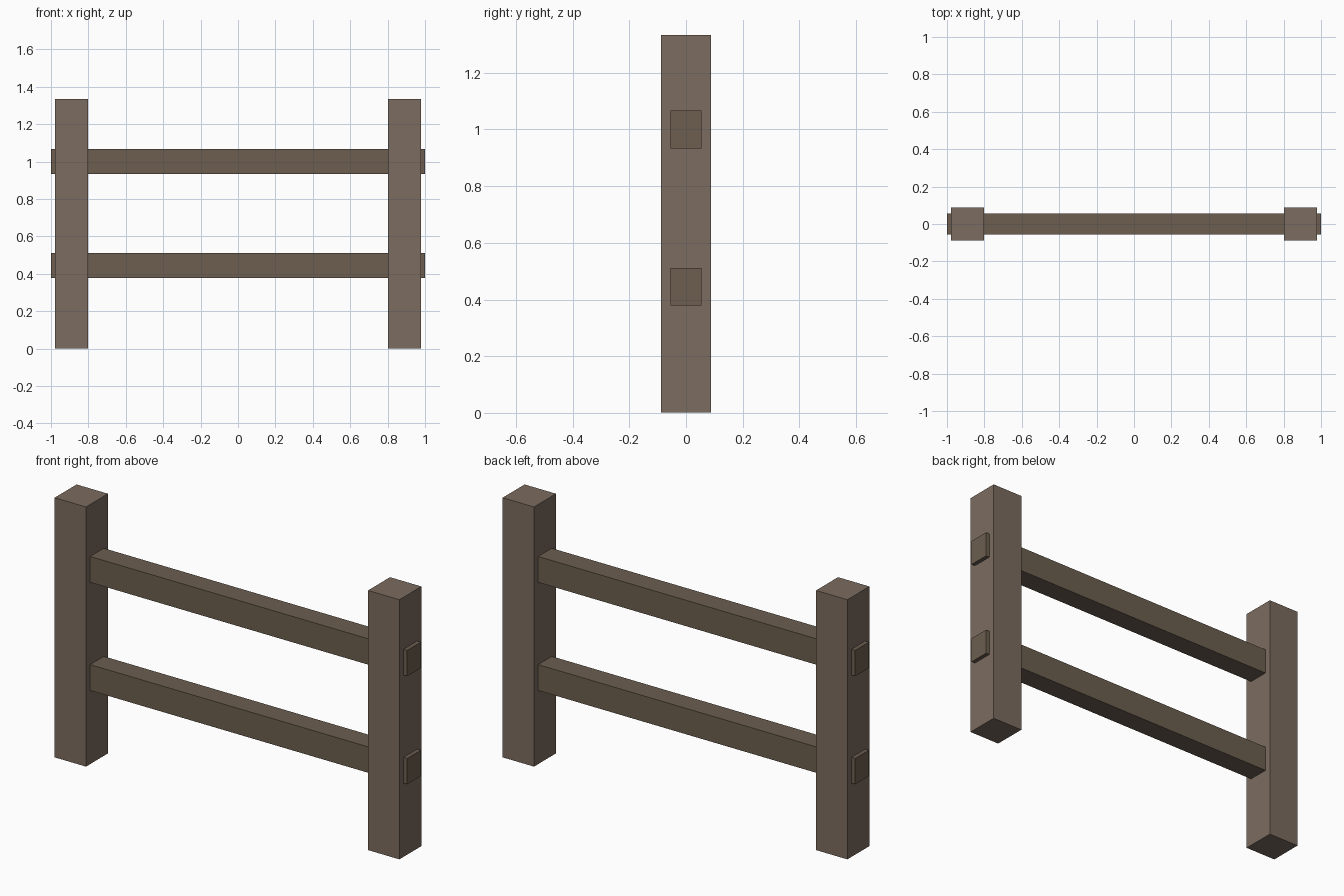
import bpy

if "Cube" in bpy.data.objects:
    bpy.data.objects.remove(bpy.data.objects["Cube"])


def material(name, color):
    mat = bpy.data.materials.new(name)
    mat.diffuse_color = color
    mat.use_nodes = True
    mat.node_tree.nodes["Principled BSDF"].inputs["Base Color"].default_value = mat.diffuse_color
    return mat


def box(name, center, size, mat):
    bpy.ops.mesh.primitive_cube_add(size=1, location=center)
    obj = bpy.context.object
    obj.name = name
    obj.scale = size
    bpy.ops.object.transform_apply(location=False, rotation=False, scale=True)
    obj.data.materials.append(mat)
    return obj


post_wood = material("post_wood", (0.20, 0.15, 0.115, 1))
rail_wood = material("rail_wood", (0.15, 0.112, 0.078, 1))

# Upright posts, one at each end
for side, x in (("left", -0.89), ("right", 0.89)):
    box(f"{side}_post", (x, 0, 0.667), (0.178, 0.178, 1.333), post_wood)

# Horizontal rails, running through the posts and poking out of both ends
for level, z in (("lower", 0.445), ("upper", 1.0)):
    box(f"{level}_rail", (0, 0, z), (2.0, 0.111, 0.133), rail_wood)
